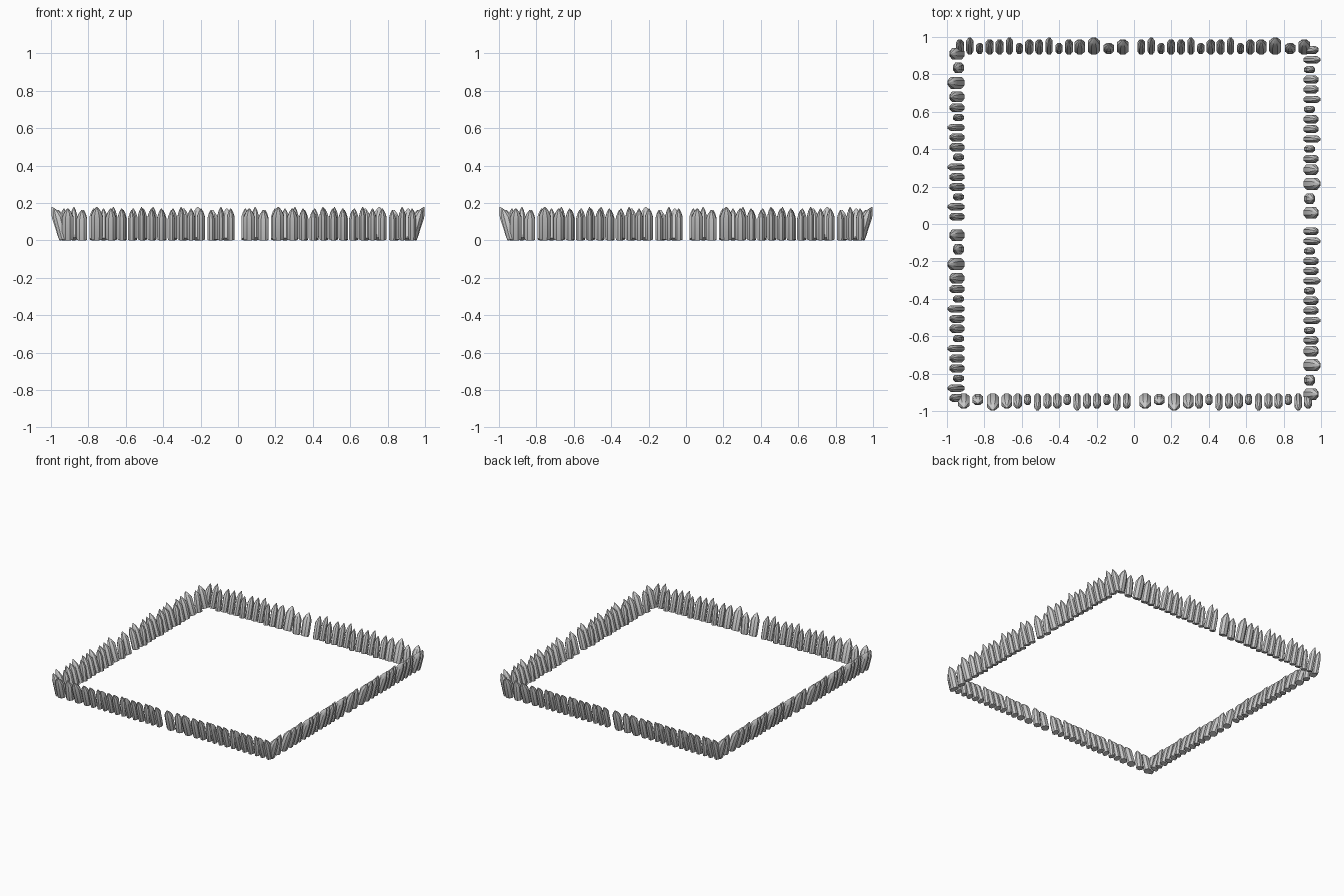
import bpy, bmesh, math
from mathutils import Matrix, Vector

cube = bpy.data.objects.get("Cube")
if cube:
    bpy.data.objects.remove(cube, do_unlink=True)

mat = bpy.data.materials.new("grey_wood")
mat.use_nodes = True
grey = (0.6, 0.6, 0.6, 1)
mat.diffuse_color = grey
mat.node_tree.nodes["Principled BSDF"].inputs["Base Color"].default_value = grey

# four stake kinds: wide width, narrow width, depth, length, lean in degrees
KINDS = [(0.062, 0.044, 0.052, 0.172, 15),
         (0.056, 0.038, 0.046, 0.162, 8),
         (0.064, 0.038, 0.054, 0.182, 18),
         (0.056, 0.042, 0.052, 0.172, 15)]
WIDE_X = [-0.91, -0.835, -0.755, -0.68]


def add_stake(bm, x, width, depth, length, lean):
    """Eight-sided stake with a pointed top, leaning outwards."""
    tilt = Matrix.Rotation(math.radians(lean), 4, 'X')
    lift = depth / 2 * math.sin(math.radians(lean))
    place = Matrix.Translation((x, -0.93, lift)) @ tilt
    rings = []
    # height share, size share, outward shift share
    for h, s, shift in [(0, 0.95, 0), (0.1, 1, 0), (0.7, 1, 0), (0.87, 0.6, 0.15), (1, 0.1, 0.35)]:
        ring = []
        for i in range(8):
            a = math.tau * (i + 0.5) / 8
            px = width / 2 * s * math.cos(a) / math.cos(math.pi / 8)
            py = depth / 2 * (s * math.sin(a) / math.cos(math.pi / 8) - shift)
            ring.append(bm.verts.new(place @ Vector((px, py, h * length))))
        rings.append(ring)
    bm.faces.new(rings[0][::-1])
    bm.faces.new(rings[-1])
    for low, high in zip(rings, rings[1:]):
        for i in range(8):
            j = (i + 1) % 8
            bm.faces.new((low[i], low[j], high[j], high[i]))


# one fence section: four wide stakes, then twelve narrow ones
bm = bmesh.new()
for n in range(16):
    wide, narrow, depth, length, lean = KINDS[n % 4]
    x = WIDE_X[n] if n < 4 else -0.622 + (n - 4) * 0.053
    add_stake(bm, x, wide if n < 4 else narrow, depth, length, lean)
mesh = bpy.data.meshes.new("fence_section")
bm.to_mesh(mesh)
bm.free()
mesh.materials.append(mat)

# two sections per side, turned around the square
for k, side in enumerate(["front", "left", "back", "right"]):
    for half, shift in [("first", 0), ("second", 0.97)]:
        ob = bpy.data.objects.new(f"{side}_palisade_{half}", mesh)
        ob.matrix_world = Matrix.Rotation(k * math.pi / 2, 4, 'Z') @ Matrix.Translation((shift, 0, 0))
        bpy.context.collection.objects.link(ob)
        bpy.context.view_layer.objects.active = ob
        ob.select_set(True)
bpy.ops.object.shade_smooth_by_angle(angle=math.radians(30))
